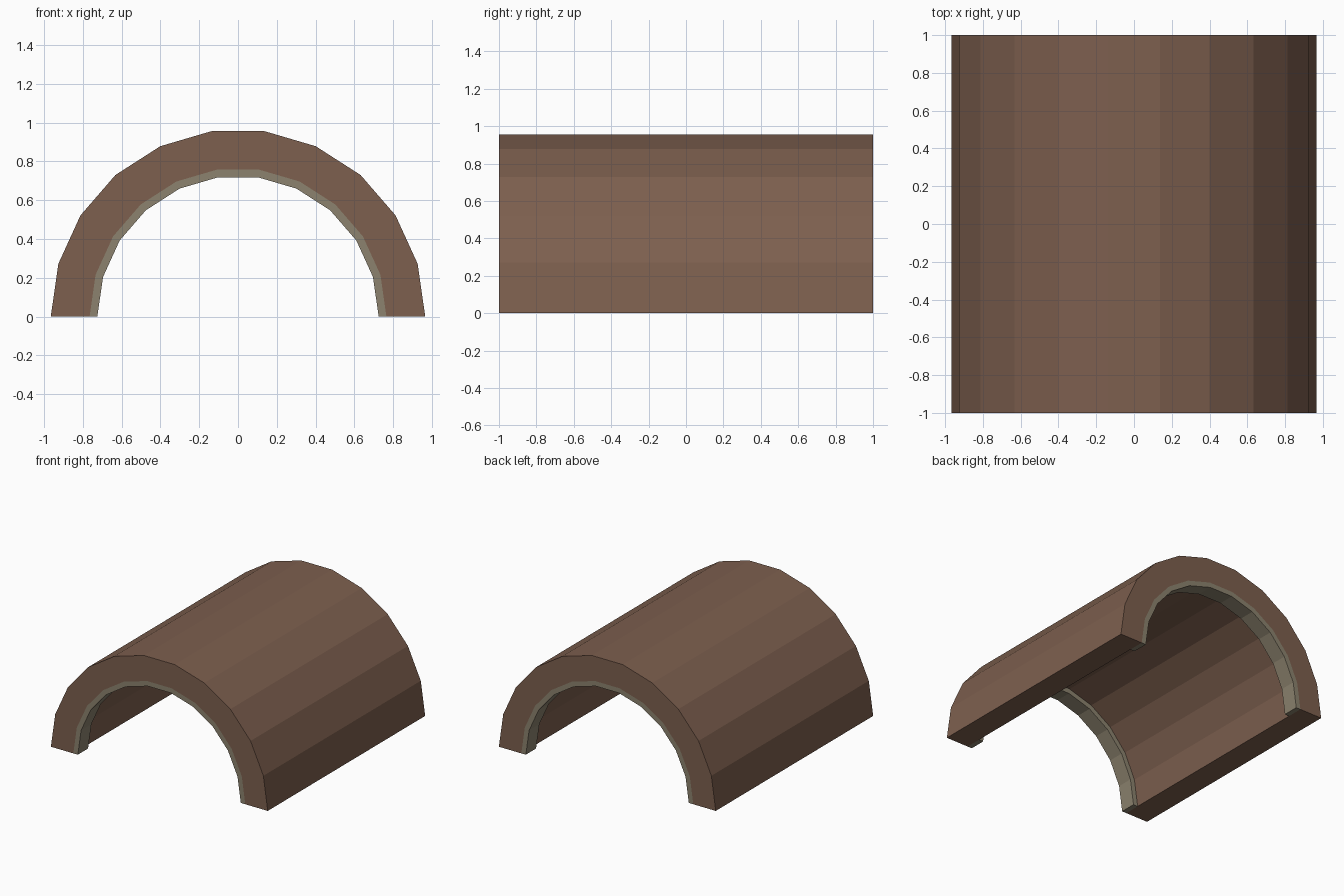
import bpy
import bmesh
import math

SEGMENTS = 11
OUTER, INNER, LIP = 0.965, 0.765, 0.725
HALF_LENGTH, LIP_DEPTH = 1.0, 0.13

cube = bpy.data.objects.get("Cube")
if cube:
    bpy.data.objects.remove(cube, do_unlink=True)


def make_material(name, colour):
    mat = bpy.data.materials.new(name)
    mat.use_nodes = True
    mat.diffuse_color = colour
    bsdf = mat.node_tree.nodes["Principled BSDF"]
    bsdf.inputs["Base Color"].default_value = colour
    bsdf.inputs["Roughness"].default_value = 0.9
    return mat


def half_ring(name, r_out, r_in, y0, y1, mat):
    """Faceted half ring, open at the bottom, running along y."""
    bm = bmesh.new()
    sections = []
    for i in range(SEGMENTS + 1):
        a = math.pi * i / SEGMENTS
        corners = ((r_out, y0), (r_out, y1), (r_in, y1), (r_in, y0))
        sections.append([bm.verts.new((r * math.cos(a), y, r * math.sin(a)))
                         for r, y in corners])
    for s, t in zip(sections, sections[1:]):
        for k in range(4):
            n = (k + 1) % 4
            bm.faces.new((s[k], s[n], t[n], t[k]))
    # Close the two feet
    bm.faces.new(sections[0])
    bm.faces.new(sections[-1])
    bmesh.ops.recalc_face_normals(bm, faces=bm.faces)
    mesh = bpy.data.meshes.new(name)
    bm.to_mesh(mesh)
    bm.free()
    mesh.materials.append(mat)
    obj = bpy.data.objects.new(name, mesh)
    bpy.context.collection.objects.link(obj)
    return obj


brown = make_material("bark brown", (0.205, 0.115, 0.077, 1))
tan = make_material("grey tan", (0.262, 0.225, 0.156, 1))

# Main arched shell
half_ring("arch_shell", OUTER, INNER, -HALF_LENGTH, HALF_LENGTH, brown)

# Inner lips at both ends
half_ring("front_lip", INNER, LIP, -HALF_LENGTH, -HALF_LENGTH + LIP_DEPTH, tan)
half_ring("back_lip", INNER, LIP, HALF_LENGTH - LIP_DEPTH, HALF_LENGTH, tan)
